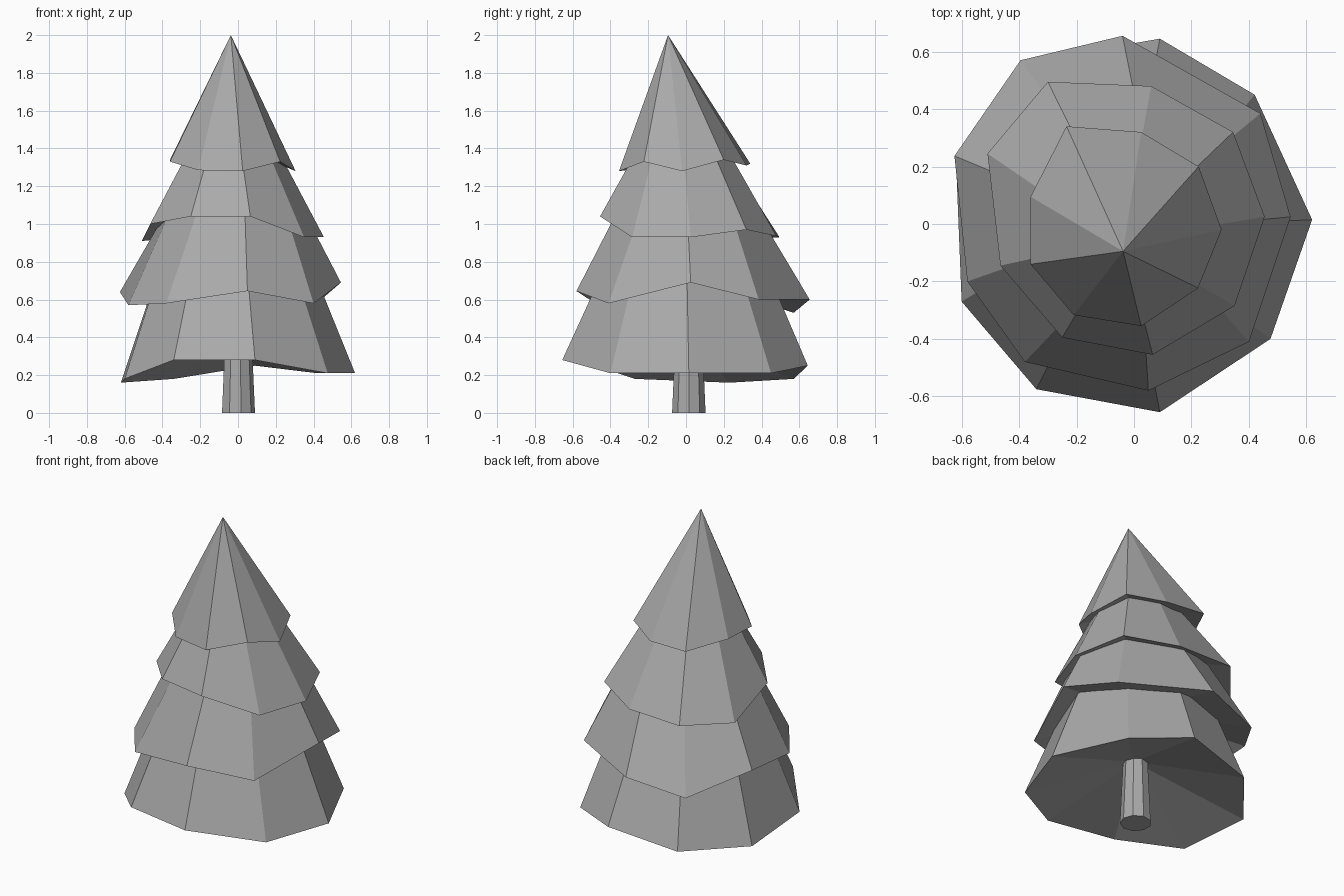
import bpy
import bmesh
import math
from mathutils import Vector

default_cube = bpy.data.objects.get("Cube")
if default_cube:
    bpy.data.objects.remove(default_cube, do_unlink=True)

# One plain grey for the whole tree
grey = bpy.data.materials.new("plain_grey")
grey.use_nodes = True
colour = (0.4, 0.4, 0.4, 1)
grey.diffuse_color = colour
shader = next(n for n in grey.node_tree.nodes if n.type == "BSDF_PRINCIPLED")
shader.inputs["Base Color"].default_value = colour

SIDES = 9


def ring(centre, radius):
    """Regular ring of corners, counter-clockwise from +x."""
    centre = Vector(centre)
    corners = []
    for i in range(SIDES):
        angle = math.tau * i / SIDES
        corners.append(centre + radius * Vector((math.cos(angle), math.sin(angle), 0)))
    return corners


def skirt(name, rim, top, top_radius, hollow):
    """Faceted cone or frustum on a rim, closed below by a shallow hollow cone."""
    bm = bmesh.new()
    low = [bm.verts.new(p) for p in rim]
    inner = bm.verts.new(hollow)
    if top_radius > 0:
        high = [bm.verts.new(p) for p in ring(top, top_radius)]
        bm.faces.new(high)
    else:
        tip = bm.verts.new(top)
    for i in range(SIDES):
        j = (i + 1) % SIDES
        bm.faces.new((low[j], low[i], inner))
        if top_radius > 0:
            bm.faces.new((low[i], low[j], high[j], high[i]))
        else:
            bm.faces.new((low[i], low[j], tip))
    bmesh.ops.recalc_face_normals(bm, faces=bm.faces)
    mesh = bpy.data.meshes.new(name)
    bm.to_mesh(mesh)
    bm.free()
    mesh.materials.append(grey)
    obj = bpy.data.objects.new(name, mesh)
    bpy.context.collection.objects.link(obj)
    return obj


# Trunk, slightly narrower at the top
skirt("trunk", ring((0, .015, 0), .09), (0, .015, .45), .07, (0, .015, 0))

# Uneven rims of the four branch tiers, counter-clockwise from +x
bottom_rim = [(.62, .015, .21), (.42, .45, .21), (.09, .645, .25),
              (-.34, .57, .18), (-.62, .23, .16), (-.6, -.27, .18),
              (-.34, -.575, .28), (.09, -.655, .28), (.475, -.4, .21)]
lower_rim = [(.545, .025, .69), (.44, .385, .6), (-.04, .655, .6),
             (-.395, .57, .53), (-.625, .237, .64), (-.58, -.2, .57),
             (-.38, -.48, .58), (.05, -.58, .645), (.4, -.41, .58)]
upper_rim = [(.455, .025, .93), (.345, .32, .97), (.06, .48, .935),
             (-.3, .495, .93), (-.51, .245, .91), (-.465, -.145, 1),
             (-.25, -.395, 1.04), (.065, -.455, 1.04), (.35, -.285, .93)]
crown_rim = [(.305, -.02, 1.28), (.225, .2, 1.34), (.025, .32, 1.31),
             (-.235, .34, 1.32), (-.36, .095, 1.34), (-.36, -.14, 1.33),
             (-.21, -.317, 1.285), (.025, -.355, 1.28), (.223, -.223, 1.33)]

# Branch tiers from the ground up
skirt("bottom_branches", bottom_rim, (-.03, 0, 1), .33, (0, 0, .41))
skirt("lower_branches", lower_rim, (-.02, 0, 1.2), .3, (0, 0, .75))
skirt("upper_branches", upper_rim, (-.03, -.02, 1.45), .21, (0, 0, 1.1))
skirt("crown_branches", crown_rim, (-.038, -.095, 2), 0, (-.03, -.02, 1.42))
